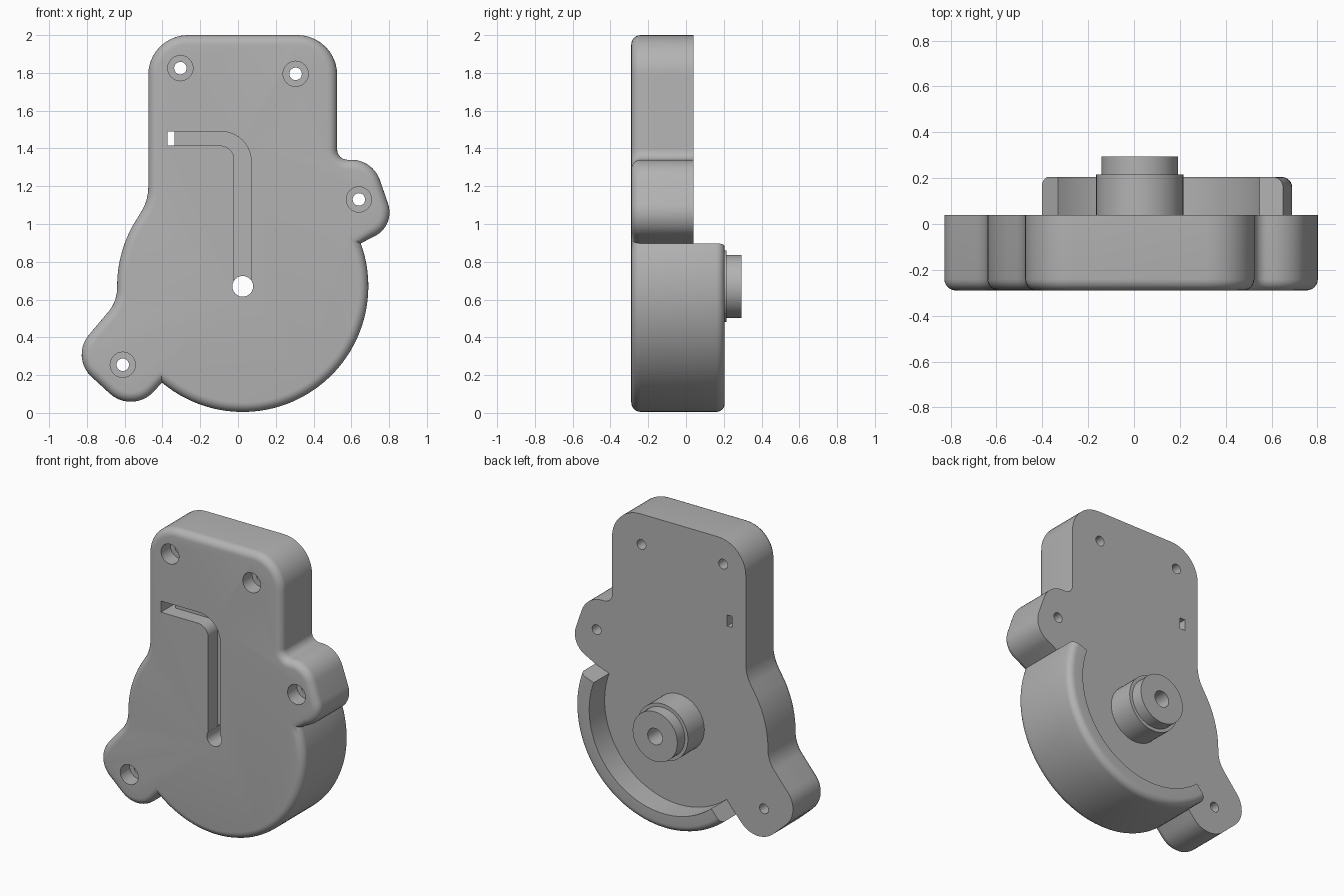
import bpy, bmesh
from math import sin, cos, tan, pi, radians
from mathutils import Vector, Matrix

if "Cube" in bpy.data.objects:
    bpy.data.objects.remove(bpy.data.objects["Cube"])

FRONT, BACK = -0.29, 0.04
HUB = Vector((0.025, 0.67))
R = 0.665

grey = bpy.data.materials.new("plain grey")
grey.use_nodes = True
grey.diffuse_color = (0.45, 0.45, 0.45, 1)
grey.node_tree.nodes["Principled BSDF"].inputs["Base Color"].default_value = (0.45, 0.45, 0.45, 1)


def finish(name, bm):
    bmesh.ops.recalc_face_normals(bm, faces=bm.faces)
    mesh = bpy.data.meshes.new(name)
    bm.to_mesh(mesh)
    bm.free()
    mesh.materials.append(grey)
    ob = bpy.data.objects.new(name, mesh)
    bpy.context.collection.objects.link(ob)
    return ob


def arc(centre, r, a, b, n):
    """Points along an arc, angles in degrees."""
    return [centre + r * Vector((cos(t), sin(t)))
            for t in (radians(a + (b - a) * i / n) for i in range(n + 1))]


def rounded(points, n=10):
    """Round each inner (x, z, radius) corner of an open path."""
    out = [Vector(points[0][:2])]
    for prev, cur, nxt in zip(points, points[1:], points[2:]):
        p = Vector(cur[:2])
        u = (Vector(prev[:2]) - p).normalized()
        v = (Vector(nxt[:2]) - p).normalized()
        half = u.angle(v) / 2
        centre = p + (u + v).normalized() * cur[2] / sin(half)
        start = p + u * cur[2] / tan(half) - centre
        end = p + v * cur[2] / tan(half) - centre
        sweep = start.angle_signed(end)
        for i in range(n + 1):
            out.append(centre + Matrix.Rotation(-sweep * i / n, 2) @ start)
    return out + [Vector(points[-1][:2])]


def slab(name, outline, y0, y1, bevel=0):
    """Extrude an outline from y0 to y1, rounding the edge at y1."""
    bm = bmesh.new()
    face = bm.faces.new([bm.verts.new((p.x, y0, p.y)) for p in outline])
    new = bmesh.ops.extrude_face_region(bm, geom=[face], use_keep_orig=True)["geom"]
    moved = [g for g in new if isinstance(g, bmesh.types.BMVert)]
    bmesh.ops.translate(bm, verts=moved, vec=(0, y1 - y0, 0))
    if bevel:
        edges = [e for e in bm.edges if all(abs(v.co.y - y1) < 1e-5 for v in e.verts)]
        bmesh.ops.bevel(bm, geom=edges, offset=bevel, segments=6, profile=0.5,
                        affect='EDGES', clamp_overlap=False)
        bmesh.ops.remove_doubles(bm, verts=bm.verts, dist=1e-5)
    return finish(name, bm)


def lathe(name, centre, profile, a=0, b=360, n=48):
    """Sweep a closed (radius, y) profile about an axis along y."""
    bm = bmesh.new()
    full = b - a == 360
    rings = []
    for i in range(n if full else n + 1):
        t = radians(a + (b - a) * i / n)
        rings.append([bm.verts.new((centre[0] + r * cos(t), y, centre[1] + r * sin(t)))
                      for r, y in profile])
    pairs = list(zip(rings, rings[1:]))
    if full:
        pairs.append((rings[-1], rings[0]))
    for p, q in pairs:
        for j in range(len(profile)):
            k = (j + 1) % len(profile)
            bm.faces.new((p[j], p[k], q[k], q[j]))
    if not full:
        bm.faces.new(rings[0])
        bm.faces.new(rings[-1])
    bmesh.ops.remove_doubles(bm, verts=bm.verts, dist=1e-5)
    bad = [f for f in bm.faces if f.calc_area() < 1e-9]
    bmesh.ops.delete(bm, geom=bad, context='FACES')
    return finish(name, bm)


def cut(body, cutter):
    mod = body.modifiers.new("cut", 'BOOLEAN')
    mod.operation, mod.solver, mod.object = 'DIFFERENCE', 'EXACT', cutter
    bpy.context.view_layer.objects.active = body
    bpy.ops.object.modifier_apply(modifier=mod.name)
    bpy.data.objects.remove(cutter)


def disc(x, z, r):
    return arc(Vector((x, z)), r, 0, 345, 23)


# Housing outline: lower round, right ear, tall plate, left shoulder, left ear
outline = arc(HUB, R, -130, 20, 50)
outline += rounded([(0.655, 0.907), (0.838, 0.982, 0.14), (0.714, 1.34, 0.16),
                    (0.525, 1.34, 0.055), (0.525, 2, 0.21), (-0.475, 2, 0.21),
                    (-0.475, 1.125, 0.25), (-0.551, 1.0025)])[1:-1]
outline += arc(HUB, R, 151, 177, 9)
outline += rounded([(-0.64, 0.7), (-0.64, 0.59, 0.2), (-0.889, 0.295, 0.16),
                    (-0.553, -0.013, 0.165), (-0.405, 0.16)])[1:-1]
housing = slab("housing", outline, BACK, FRONT, bevel=0.05)

# Counterbored screw holes
for x, z in ((-0.305, 1.825), (0.305, 1.795), (0.64, 1.13), (-0.61, 0.255)):
    cut(housing, slab("screw_hole", disc(x, z, 0.033), -0.4, 0.1))
    cut(housing, slab("counterbore", disc(x, z, 0.067), -0.4, FRONT + 0.1))

# Bent groove in the front, with a slot through at its end and the shaft hole
groove = [(0.07, 0.67), (0.07, 1.49, 0.16), (-0.373, 1.49)]
inner = [(-0.373, 1.415), (-0.02, 1.415, 0.075), (-0.02, 0.67)]
cut(housing, slab("groove", rounded(groove) + rounded(inner), -0.4, FRONT + 0.1))
slot = [Vector(p) for p in ((-0.373, 1.415), (-0.335, 1.415), (-0.335, 1.49), (-0.373, 1.49))]
cut(housing, slab("slot", slot, -0.4, 0.1))
cut(housing, slab("shaft_hole", disc(HUB.x, HUB.y, 0.055), -0.4, 0.1))

# Raised guard rim at the back with a rounded outer edge
fillet = arc(Vector((R - 0.045, 0.16)), 0.045, 0, 90, 6)
rim = lathe("guard_rim", HUB, [(0.555, BACK), (R, BACK)] + [tuple(p) for p in fillet]
            + [(0.555, 0.205)], -130, 20, 50)

# Stepped hollow boss at the back
boss = lathe("shaft_boss", HUB, [(0.055, BACK), (0.19, BACK), (0.19, 0.215), (0.167, 0.215),
                                 (0.167, 0.295), (0.055, 0.295)])

for ob in (housing, rim, boss):
    bpy.ops.object.select_all(action='DESELECT')
    ob.select_set(True)
    bpy.context.view_layer.objects.active = ob
    bpy.ops.object.shade_smooth_by_angle(angle=radians(30))
